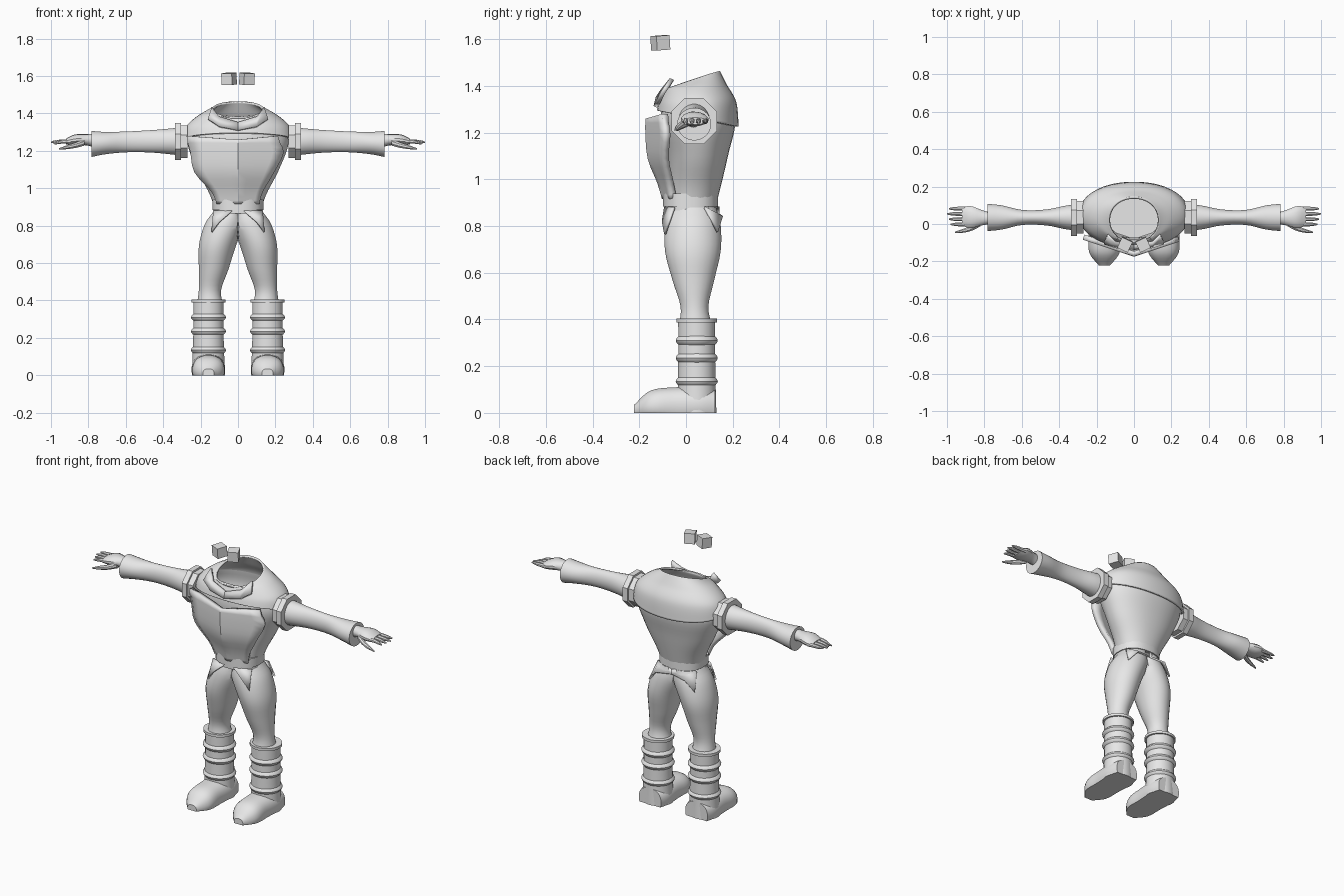
import bpy, bmesh
from math import sin, cos, pi, radians, copysign
from mathutils import Matrix

cube = bpy.data.objects.get("Cube")
if cube:
    bpy.data.objects.remove(cube)

shade = (.8, .8, .8, 1)
grey = bpy.data.materials.new("plain_grey")
grey.use_nodes = True
grey.diffuse_color = shade
grey.node_tree.nodes["Principled BSDF"].inputs["Base Color"].default_value = shade
parts = []


def finish(name, bm, mirror, thick=0):
    """Turn a bmesh into a part, with optional sheet thickness and mirrored twin."""
    bmesh.ops.recalc_face_normals(bm, faces=bm.faces)
    mesh = bpy.data.meshes.new(name)
    bm.to_mesh(mesh)
    bm.free()
    mesh.materials.append(grey)
    part = bpy.data.objects.new(name, mesh)
    bpy.context.collection.objects.link(part)
    if thick:
        solid = part.modifiers.new("thickness", 'SOLIDIFY')
        solid.thickness = thick
        solid.offset = 0
    if mirror:
        part.modifiers.new("mirror", 'MIRROR')
    parts.append(part)


def wave(values, t):
    """Smooth curve through evenly spaced values; a plain number stays constant."""
    if not isinstance(values, tuple):
        return values
    last = len(values) - 1
    i = min(int(t * last), last - 1)
    u = t * last - i
    before, start, end, after = (values[min(max(k, 0), last)] for k in range(i - 1, i + 3))
    bend = (end - before) / 2
    leave = (after - start) / 2
    rise = end - start
    return start + u * (bend + u * (3 * rise - 2 * bend - leave + u * (bend + leave - 2 * rise)))


def loft(name, axis, pos, a, b, ra, rb, tilt=0, sides=24, sections=20,
         power=1, caps=True, mirror=True, thick=0, floor=None):
    """Skin rounded rings along an axis; a, b are the centre and ra, rb the radii."""
    bm = bmesh.new()
    rings = []
    for n in range(sections + 1):
        p, ca, cb, wide, deep, lean = (wave(v, n / sections) for v in (pos, a, b, ra, rb, tilt))
        ring = []
        for i in range(sides):
            angle = 2 * pi * (i + .5) / sides
            da = wide * copysign(abs(cos(angle)) ** power, cos(angle))
            db = deep * copysign(abs(sin(angle)) ** power, sin(angle))
            co = [ca + da, cb + db]
            co.insert("xyz".index(axis), p + lean * db)
            if floor is not None:
                co[floor] = max(co[floor], 0)
            ring.append(bm.verts.new(co))
        rings.append(ring)
    for low, high in zip(rings, rings[1:]):
        for i in range(sides):
            bm.faces.new((low[i - 1], low[i], high[i], high[i - 1]))
    if caps:
        bm.faces.new(rings[0])
        bm.faces.new(rings[-1])
    finish(name, bm, mirror, thick)


def plate(name, points, thick):
    bm = bmesh.new()
    bm.faces.new([bm.verts.new(p) for p in points])
    finish(name, bm, True, thick)


# Torso and the open-necked yoke over the shoulders
loft("torso", 'z', (.87, 1.33), a=0, b=(.025, .05, .05), ra=(.12, .15, .22, .27, .25),
     rb=(.1, .11, .13, .16, .15), sides=40, power=.92, caps=False, mirror=False)
loft("jacket_yoke", 'z', (1.26, 1.33, 1.39, 1.42), a=0, b=(.05, .05, .04, .02),
     ra=(.29, .27, .2, .13), rb=(.17, .16, .13, .12), tilt=(-.2, 0, .1, .35),
     sides=40, power=.95, caps=False, mirror=False, thick=.012)
plate("lapel", [(0, -.13, 1.31), (.1, -.12, 1.33), (.16, -.1, 1.37), (.14, -.06, 1.43),
                (.1, -.1, 1.38), (0, -.12, 1.35)], .02)

# Chest plate: a ridged sheet, wider on its right side
bm = bmesh.new()
rows, half = 12, 4
sheet = []
for n in range(rows + 1):
    t = n / rows
    right = wave((.27, .25, .23, .14, .11), t)
    left = wave((.21, .24, .19, .13, .11), t)
    ridge = wave((-.16, -.16, -.15, -.11, -.09), t)
    row = []
    for i in range(-half, half + 1):
        x = i / half * (right if i < 0 else left)
        dip = .02 * abs(i) / half * (n == 0)
        row.append(bm.verts.new((x, ridge + abs(x) / 3, wave((1.26, .92), t) + dip)))
    sheet.append(row)
for upper, lower in zip(sheet, sheet[1:]):
    for i in range(2 * half):
        bm.faces.new((upper[i], lower[i], lower[i + 1], upper[i + 1]))
finish("chest_plate", bm, False, .028)

# Belt in two bands, with the pointed hem flaps below it
for name, low, high, wide in (("belt", .885, .94, .137), ("belt_lower_band", .866, .89, .131)):
    loft(name, 'z', (low, high), a=0, b=.02, ra=wide, rb=wide - .018,
         sides=20, sections=1, power=.85, mirror=False)
plate("front_flap", [(.03, -.09, .88), (.13, -.05, .88), (.14, -.09, .765), (.1, -.1, .82)], .01)
plate("back_flap", [(0, .14, .88), (.13, .08, .88), (.155, .135, .775), (.1, .155, .84),
                    (0, .14, .85)], .01)

# Trousers: one leg cut flat at the middle and mirrored
loft("trouser_leg", 'z', (.88, .38), a=(.04, .07, .11, .13, .15, .15), b=(.03, .03, .04),
     ra=(.09, .11, .1, .08, .06, .07), rb=(.1, .12, .12, .09, .06, .07), floor=0)

# Boots
foot_x, shaft_y, shaft = .158, .046, .082
loft("boot_shaft", 'z', (0, .4), foot_x, shaft_y, ra=(.09, shaft, shaft), rb=(.085, .08, .08),
     sections=4)
loft("boot_top_rim", 'z', (.388, .404), foot_x, shaft_y, ra=.092, rb=.088, sections=1)
for z in (.31, .235, .135):
    loft("boot_band", 'z', (z - .02, z + .02), foot_x, shaft_y, ra=(.08, .095, .08),
         rb=(.077, .091, .077), sections=6)
loft("boot_foot", 'y', (.125, -.222), foot_x, b=(.03, .03, .03, .02, .01),
     ra=(.076, .09, .086, .082, .03), rb=(.07, .08, .08, .076, .025), power=.85, floor=2)

# Shoulder rings and sleeves
arm_y, arm_z = .035, 1.25
for inner, outer, radius in ((.27, .305, .094), (.305, .338, .106)):
    loft("shoulder_ring", 'x', (inner, outer), arm_y, arm_z, radius, radius, sides=8, sections=1)
loft("sleeve", 'x', (.28, .783), arm_y, (arm_z, arm_z, 1.237),
     ra=(.07, .065, .043, .04, .065, .073), rb=(.08, .07, .06, .056, .06, .07))

# Hands
loft("palm", 'x', (.76, .92), (.03, .04), (1.255, 1.26, arm_z), ra=(.03, .04, .06, .05),
     rb=(.04, .03, .03, .015), sides=14, sections=10)
taper = (.014, .012, .01, .004)
for i in range(4):
    y = .082 - .028 * i
    tip = 1 - .01 * abs(i - 1)
    loft("finger", 'x', (.89, tip), y, (arm_z, arm_z, arm_z - .004 * i), taper, taper,
         sides=8, sections=6)
grip = (.018, .016, .011, .004)
loft("thumb", 'x', (.82, .958), (.005, -.03, -.045), (1.245, 1.225, 1.21), grip, grip,
     sides=8, sections=6)

# Floating eye blocks
bm = bmesh.new()
turn = Matrix.Rotation(radians(25), 4, 'Z') @ Matrix.Rotation(radians(4), 4, 'X')
bmesh.ops.create_cube(bm, size=.062, matrix=Matrix.Translation((.048, -.11, 1.585)) @ turn)
finish("eye_block", bm, True)

# Smooth shading with crisp edges
bpy.ops.object.select_all(action='DESELECT')
for part in parts:
    part.select_set(True)
bpy.context.view_layer.objects.active = parts[0]
bpy.ops.object.shade_smooth_by_angle(angle=radians(35))
